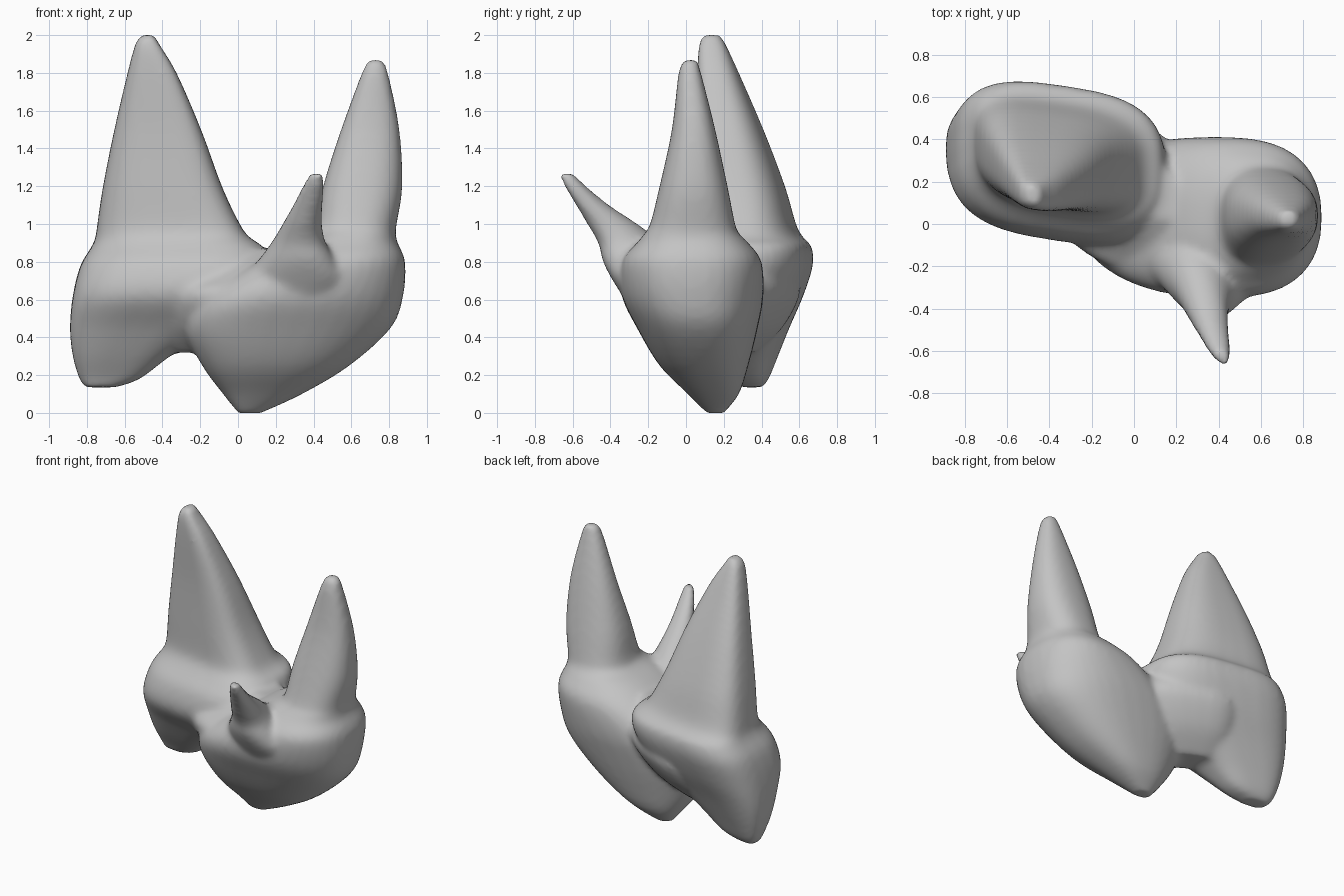
import bpy
import bmesh
import math

cube = bpy.data.objects.get("Cube")
if cube:
    bpy.data.objects.remove(cube, do_unlink=True)

SIDES = 36
STEPS = 4


def smooth_rings(rings):
    """Add in-between rings along a smooth curve through the given ones."""
    padded = [rings[0]] + rings + [rings[-1]]
    result = []
    for a, b, c, d in zip(padded, padded[1:], padded[2:], padded[3:]):
        for k in range(STEPS):
            t = k / STEPS
            result.append([
                q + t / 2 * (r - p + t * (2 * p - 5 * q + 4 * r - s + t * (3 * (q - r) + s - p)))
                for p, q, r, s in zip(a, b, c, d)])
    return result + [rings[-1]]


def loft(bm, rings, skew, power):
    """Closed loft through rounded rings given as (z, x0, x1, y0, y1)."""
    loops = []
    for z, x0, x1, y0, y1 in smooth_rings(rings):
        rx, ry = (x1 - x0) / 2, (y1 - y0) / 2
        loop = []
        for i in range(SIDES):
            a = math.tau * i / SIDES
            c, s = math.cos(a), math.sin(a)
            dx = rx * math.copysign(abs(c) ** (2 / power), c)
            dy = ry * math.copysign(abs(s) ** (2 / power), s) + skew * dx
            loop.append(bm.verts.new(((x0 + x1) / 2 + dx, (y0 + y1) / 2 + dy, z)))
        loops.append(loop)
    for low, high in zip(loops, loops[1:]):
        for i in range(SIDES):
            j = (i + 1) % SIDES
            bm.faces.new((low[i], low[j], high[j], high[i]))
    bm.faces.new(loops[0][::-1])
    bm.faces.new(loops[-1])


# Lobe with the tall root
tall_lobe = [
    (.135, -.81, -.65, .29, .40), (.18, -.84, -.52, .26, .43),
    (.30, -.875, -.36, .17, .475), (.45, -.89, -.14, .06, .53),
    (.62, -.875, .08, -.07, .60), (.78, -.835, .15, -.06, .65),
    (.88, -.775, .13, .01, .645), (.93, -.755, .06, .05, .60),
    (1.0, -.745, .01, .07, .565), (1.2, -.715, -.085, .075, .51),
    (1.5, -.655, -.195, .075, .40), (1.8, -.585, -.325, .065, .275),
    (1.95, -.545, -.415, .07, .21), (2.0, -.515, -.44, .095, .18),
]

# Lobe with the second root
keel_lobe = [
    (-.002, .0, .12, .11, .20), (.1, -.08, .34, .01, .28),
    (.25, -.19, .59, -.14, .33), (.45, -.28, .81, -.26, .38),
    (.62, -.2, .875, -.34, .41), (.8, .08, .885, -.34, .40),
    (.9, .25, .845, -.26, .33), (.95, .37, .835, -.22, .28),
    (1.0, .41, .84, -.19, .26), (1.2, .45, .87, -.14, .22),
    (1.5, .545, .855, -.075, .155), (1.8, .655, .795, -.04, .08),
    (1.87, .69, .765, -.01, .06),
]

# Saddle joining the two lobes
saddle = [
    (.32, -.40, -.06, .12, .34), (.45, -.45, .15, -.08, .46),
    (.62, -.46, .30, -.22, .54), (.72, -.4, .30, -.14, .51),
    (.81, -.3, .26, -.03, .40), (.87, -.1, .22, .05, .30),
]

# Small root leaning out to the front
small_root = [
    (.5, .0, .5, -.24, .2), (.68, .0, .58, -.36, .1),
    (.8, .1, .52, -.43, -.03), (.9, .175, .465, -.46, -.13),
    (1.0, .235, .445, -.52, -.26), (1.1, .29, .45, -.58, -.41),
    (1.2, .34, .46, -.64, -.53), (1.27, .38, .455, -.67, -.60),
]

bm = bmesh.new()
loft(bm, tall_lobe, -.15, 3)
loft(bm, keel_lobe, 0, 2.4)
loft(bm, saddle, -.45, 2.6)
loft(bm, small_root, -.3, 2)
bmesh.ops.recalc_face_normals(bm, faces=bm.faces)
mesh = bpy.data.meshes.new("three_root_molar")
bm.to_mesh(mesh)
bm.free()

molar = bpy.data.objects.new("three_root_molar", mesh)
bpy.context.collection.objects.link(molar)

# Fuse the lobes into one soft surface
fuse = molar.modifiers.new("Fuse", "REMESH")
fuse.mode = "VOXEL"
fuse.voxel_size = .02
fuse.use_smooth_shade = True
soften = molar.modifiers.new("Soften", "SMOOTH")
soften.factor = .5
soften.iterations = 8

# Plain grey enamel
enamel = bpy.data.materials.new("grey_enamel")
enamel.use_nodes = True
colour = (.55, .55, .55, 1)
enamel.diffuse_color = colour
enamel.node_tree.nodes["Principled BSDF"].inputs["Base Color"].default_value = colour
mesh.materials.append(enamel)
